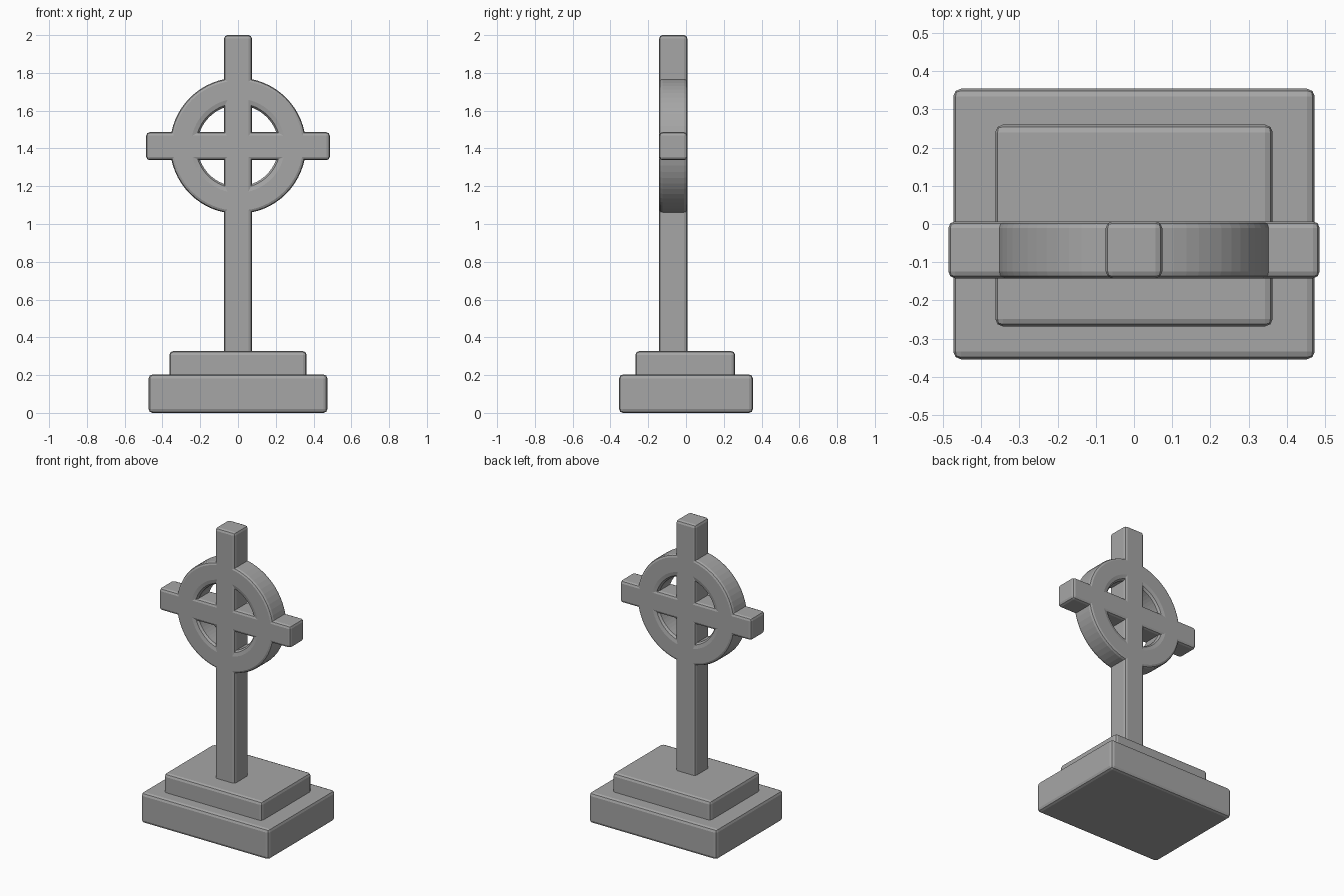
import bpy, bmesh, math

if "Cube" in bpy.data.objects:
    bpy.data.objects.remove(bpy.data.objects["Cube"])

stone = bpy.data.materials.new("grey stone")
stone.diffuse_color = (0.38, 0.38, 0.38, 1)
stone.use_nodes = True
stone.node_tree.nodes["Principled BSDF"].inputs["Base Color"].default_value = stone.diffuse_color


def add_object(name, bm):
    mesh = bpy.data.meshes.new(name)
    bmesh.ops.recalc_face_normals(bm, faces=bm.faces)
    bm.to_mesh(mesh)
    bm.free()
    mesh.materials.append(stone)
    obj = bpy.data.objects.new(name, mesh)
    bpy.context.collection.objects.link(obj)
    return obj


def block(name, lo, hi, bevel=0.018):
    """Box between two corners with softly rounded edges."""
    bm = bmesh.new()
    bmesh.ops.create_cube(bm, size=1)
    for v in bm.verts:
        v.co = [(a + b) / 2 + c * (b - a) for a, b, c in zip(lo, hi, v.co)]
    obj = add_object(name, bm)
    mod = obj.modifiers.new("rounded edges", 'BEVEL')
    mod.width = bevel
    mod.segments = 2
    return obj


def ring(name, center, r_in, r_out, half, steps=64):
    """Ring around the y axis, made from a section with rounded corners."""
    # Corners: radius, y side, bevel across, bevel deep, arc start angle
    corners = [(r_out, 1, -0.016, 0.018, 0), (r_in, 1, 0.034, 0.02, 1),
               (r_in, -1, 0.034, 0.02, 0), (r_out, -1, -0.016, 0.018, 1)]
    section = []
    for r, side, across, deep, start in corners:
        for i in range(3):
            t = math.radians(45 * i)
            if start:
                t = math.pi / 2 - t
            section.append((r + across * (1 - math.cos(t)),
                            side * (half - deep * (1 - math.sin(t)))))
    bm = bmesh.new()
    loops = []
    for k in range(steps):
        a = 2 * math.pi * k / steps
        loops.append([bm.verts.new((center[0] + r * math.cos(a), center[1] + y,
                                    center[2] + r * math.sin(a)))
                      for r, y in section])
    n = len(section)
    for k in range(steps):
        p, q = loops[k], loops[(k + 1) % steps]
        for j in range(n):
            bm.faces.new((p[j], p[(j + 1) % n], q[(j + 1) % n], q[j]))
    return add_object(name, bm)


# Stepped plinth
block("lower_step", (-0.473, -0.354, 0), (0.473, 0.354, 0.203), 0.02)
block("upper_step", (-0.363, -0.268, 0.18), (0.363, 0.26, 0.327), 0.02)

# Cross, set slightly forward of the centre
Y0, Y1 = -0.142, 0.007
block("upright", (-0.074, Y0, 0.29), (0.074, Y1, 2.0))
block("cross_arm", (-0.486, Y0, 1.338), (0.486, Y1, 1.486))

# Wheel joining the arms
ring("wheel", (0, (Y0 + Y1) / 2, 1.414), 0.215, 0.36, (Y1 - Y0) / 2)
